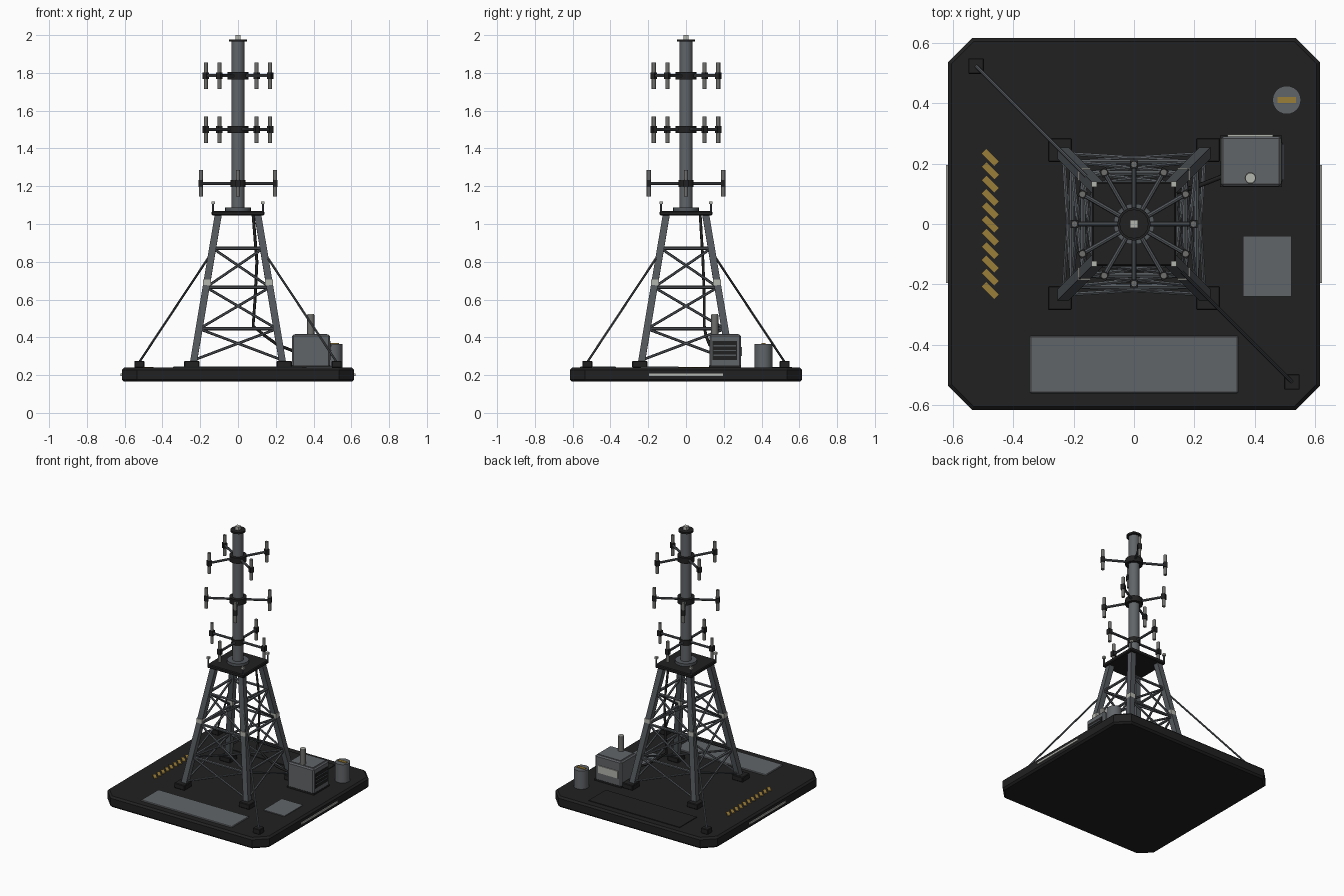
import bpy, bmesh, math
from mathutils import Vector, Matrix

if "Cube" in bpy.data.objects:
    bpy.data.objects.remove(bpy.data.objects["Cube"])

made = []


def material(name, rgb):
    m = bpy.data.materials.new(name)
    m.use_nodes = True
    m.diffuse_color = (*rgb, 1)
    m.node_tree.nodes["Principled BSDF"].inputs["Base Color"].default_value = (*rgb, 1)
    return m


black = material("black", (0.015, 0.015, 0.015))
steel = material("steel grey", (0.09, 0.1, 0.11))
grey = material("panel grey", (0.12, 0.13, 0.14))
pale = material("pale grey", (0.45, 0.46, 0.42))
alloy = material("antenna grey", (0.16, 0.16, 0.155))
gold = material("warning yellow", (0.33, 0.21, 0.04))


def finish(name, bm, mat):
    mesh = bpy.data.meshes.new(name)
    bm.to_mesh(mesh)
    bm.free()
    mesh.materials.append(mat)
    ob = bpy.data.objects.new(name, mesh)
    bpy.context.collection.objects.link(ob)
    made.append(ob)
    return ob


def box(name, center, size, mat, spin=0, bevel=0):
    bm = bmesh.new()
    bmesh.ops.create_cube(bm, size=1)
    if bevel:
        bmesh.ops.scale(bm, vec=size, verts=bm.verts)
        bmesh.ops.bevel(bm, geom=bm.edges[:], offset=bevel, segments=1, affect='EDGES')
    else:
        bmesh.ops.scale(bm, vec=size, verts=bm.verts)
    bm.transform(Matrix.Translation(center) @ Matrix.Rotation(spin, 4, 'Z'))
    return finish(name, bm, mat)


def rod(name, a, b, radius, mat, sides=8, spin=0):
    a, b = Vector(a), Vector(b)
    d = b - a
    bm = bmesh.new()
    bmesh.ops.create_cone(bm, cap_ends=True, segments=sides, radius1=radius,
                          radius2=radius, depth=d.length)
    turn = d.to_track_quat('Z', 'Y').to_matrix().to_4x4()
    bm.transform(Matrix.Translation((a + b) / 2) @ turn @ Matrix.Rotation(spin, 4, 'Z'))
    return finish(name, bm, mat)


def disc(name, x, y, z0, z1, radius, mat, sides=24):
    return rod(name, (x, y, z0), (x, y, z1), radius, mat, sides)


# Base slab with cut corners and a small edge bevel
half, cut = 0.615, 0.08
bm = bmesh.new()
outline = []
for sx, sy in ((1, 1), (-1, 1), (-1, -1), (1, -1)):
    pair = [(sx * half, sy * (half - cut)), (sx * (half - cut), sy * half)]
    outline += pair if sx * sy > 0 else pair[::-1]
face = bm.faces.new([bm.verts.new((x, y, 0.165)) for x, y in outline])
up = bmesh.ops.extrude_face_region(bm, geom=[face])["geom"]
bmesh.ops.translate(bm, vec=(0, 0, 0.075), verts=[v for v in up if isinstance(v, bmesh.types.BMVert)])
bmesh.ops.recalc_face_normals(bm, faces=bm.faces)
rims = [e for e in bm.edges if abs(e.verts[0].co.z - e.verts[1].co.z) < 0.001]
bmesh.ops.bevel(bm, geom=rims, offset=0.012, segments=1, affect='EDGES')
finish("base_slab", bm, black)
top = 0.24

# Floor panels, side strips and warning stripes
box("front_floor_panel", (0, -0.465, top), (0.69, 0.19, 0.012), grey, bevel=0.004)
box("back_floor_panel", (0, 0.468, top), (0.69, 0.186, 0.008), black)
box("side_floor_panel", (0.44, -0.14, top), (0.16, 0.2, 0.01), grey)
for s in (-1, 1):
    box("side_strip", (s * half, 0, 0.202), (0.012, 0.39, 0.014), pale)
for i in range(-5, 6):
    box("warning_stripe", (-0.475, i * 0.044, top), (0.058, 0.021, 0.008), gold,
        spin=math.radians(-45))


# Lattice tower
def leg_at(z):
    return 0.237 - (z - 0.26) * 0.168


corners = ((1, 1), (-1, 1), (-1, -1), (1, -1))


def corner(c, z):
    r = leg_at(z)
    return (c[0] * r, c[1] * r, z)


for c in corners:
    box("foot_pad", (c[0] * 0.245, c[1] * 0.245, 0.2575), (0.08, 0.08, 0.035), black, bevel=0.004)
    rod("tower_leg", corner(c, 0.25), corner(c, 1.05), 0.026, steel, 4)
    box("leg_collar", corner(c, 0.69), (0.042, 0.042, 0.03), pale)
levels = (0.28, 0.445, 0.665, 0.872)
for i, c in enumerate(corners):
    d = corners[(i + 1) % 4]
    for z in levels[1:]:
        rod("ring_brace", corner(c, z), corner(d, z), 0.009, steel, 6)
    for lo, hi in zip(levels, levels[1:]):
        rod("cross_brace", corner(c, lo), corner(d, hi), 0.007, steel, 6)
        rod("cross_brace", corner(d, lo), corner(c, hi), 0.007, steel, 6)

# Guy wires on two opposite corners
for s in (-1, 1):
    box("wire_anchor", (s * 0.522, -s * 0.522, 0.2575), (0.052, 0.052, 0.035), black, bevel=0.003)
    rod("guy_wire", (s * 0.522, -s * 0.522, 0.27), corner((s, -s), 0.85), 0.006, steel)

# Platform with corner posts
box("platform", (0, 0, 1.057), (0.278, 0.278, 0.024), black, bevel=0.005)
for c in corners:
    x, y = c[0] * 0.132, c[1] * 0.132
    disc("corner_post", x, y, 1.06, 1.11, 0.005, steel, 8)
    box("post_lamp", (x, y, 1.113), (0.018, 0.018, 0.014), pale)

# Mast
disc("mast_flange", 0, 0, 1.065, 1.087, 0.068, steel, 24)
disc("mast", 0, 0, 1.08, 1.968, 0.035, grey, 16)
disc("mast_cap", 0, 0, 1.965, 1.977, 0.048, black, 16)
box("mast_beacon", (0, 0, 1.988), (0.028, 0.028, 0.024), pale)

# Antenna tiers, each turned a little further
for z, angle, hub in ((1.215, 0, 0.04), (1.5, 30, 0.055), (1.785, 60, 0.055)):
    disc("tier_hub", 0, 0, z - 0.019, z + 0.019, hub, black, 16)
    for k in range(4):
        a = math.radians(angle + 90 * k)
        x, y = 0.197 * math.cos(a), 0.197 * math.sin(a)
        rod("antenna_arm", (0, 0, z), (x, y, z), 0.008, steel)
        disc("antenna", x, y, z - 0.07, z + 0.07, 0.011, alloy, 10)
        box("antenna_clamp", (x, y, z), (0.026, 0.026, 0.036), black, spin=a)

# Equipment cabinet with louvres, back plate and exhaust
box("cabinet", (0.387, 0.207, 0.327), (0.2, 0.166, 0.176), grey, bevel=0.008)
box("cabinet_lid", (0.387, 0.207, 0.414), (0.17, 0.14, 0.008), grey)
box("cabinet_plinth", (0.387, 0.207, 0.245), (0.204, 0.17, 0.012), black)
box("vent_panel", (0.487, 0.205, 0.33), (0.008, 0.13, 0.1), black)
for z in (0.305, 0.33, 0.355):
    box("vent_slat", (0.492, 0.205, z), (0.008, 0.12, 0.007), steel)
box("back_plate", (0.385, 0.292, 0.325), (0.15, 0.008, 0.05), pale)
disc("exhaust", 0.385, 0.152, 0.41, 0.518, 0.019, alloy, 16)
disc("exhaust_cap", 0.385, 0.152, 0.515, 0.523, 0.017, pale, 16)

# Barrel
disc("barrel", 0.505, 0.41, top, 0.365, 0.047, grey, 24)
box("barrel_stripe", (0.505, 0.41, 0.366), (0.062, 0.02, 0.006), gold)

# Feed cable from platform to cabinet
curve = bpy.data.curves.new("feed_cable", 'CURVE')
curve.dimensions = '3D'
curve.bevel_depth = 0.008
curve.bevel_resolution = 1
path = ((0.08, 0.075, 1.05), (0.1, 0.09, 0.8), (0.09, 0.097, 0.6), (0.08, 0.097, 0.46),
        (0.14, 0.105, 0.41), (0.21, 0.125, 0.36), (0.3, 0.16, 0.325))
spline = curve.splines.new('POLY')
spline.points.add(len(path) - 1)
for p, co in zip(spline.points, path):
    p.co = (*co, 1)
curve.materials.append(black)
cable = bpy.data.objects.new("feed_cable", curve)
bpy.context.collection.objects.link(cable)

# Smooth round parts, keep edges sharp
bpy.ops.object.select_all(action='DESELECT')
for ob in made:
    if ob.name.startswith(("mast", "antenna", "tier", "barrel", "exhaust", "guy")):
        ob.select_set(True)
        bpy.context.view_layer.objects.active = ob
bpy.ops.object.shade_smooth_by_angle(angle=math.radians(40))
